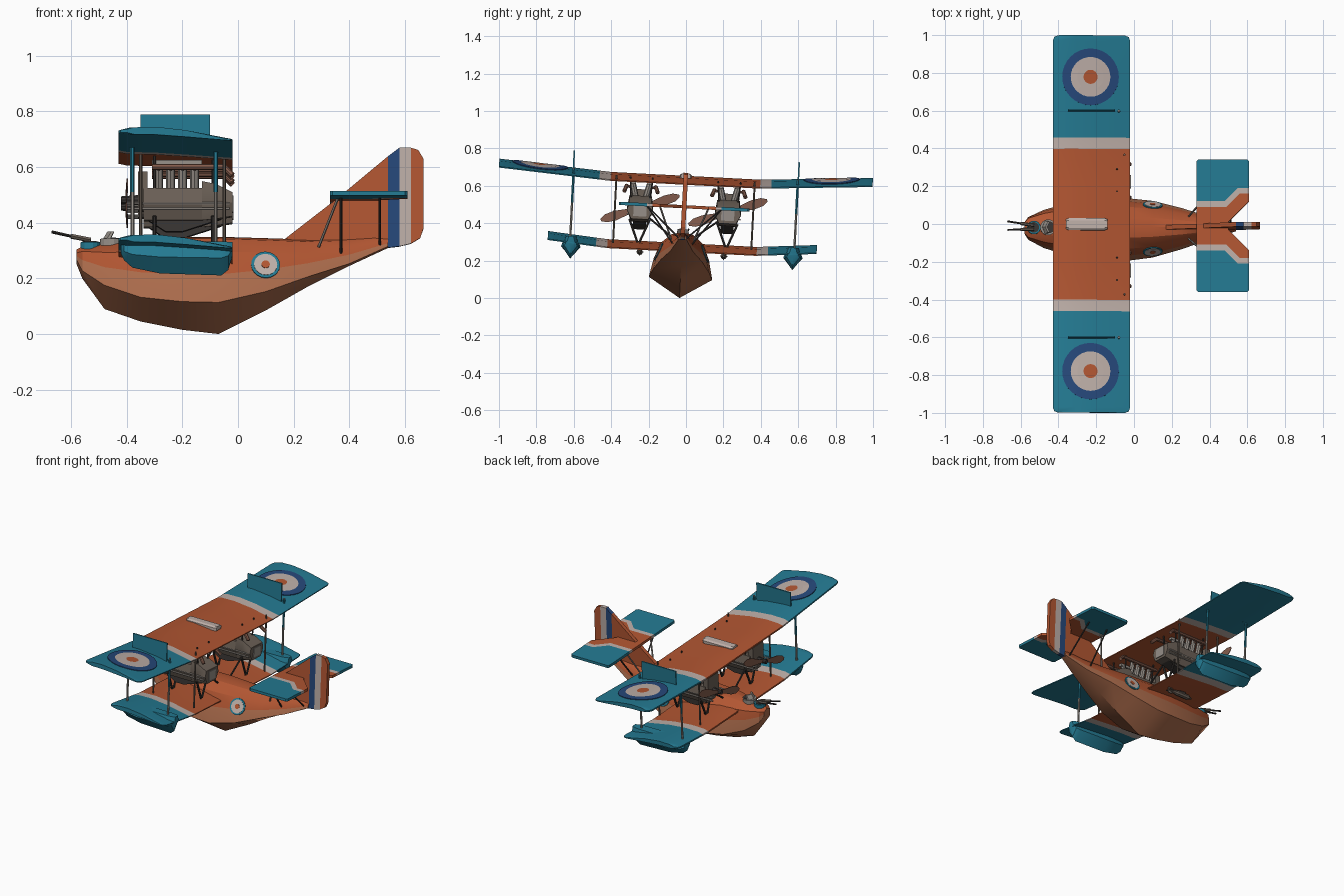
import bpy, bmesh, math
from mathutils import Vector, Matrix
from mathutils.bvhtree import BVHTree

if "Cube" in bpy.data.objects:
    bpy.data.objects.remove(bpy.data.objects["Cube"])

def lin(c):
    c /= 255
    return c / 12.92 if c < 0.04045 else ((c + 0.055) / 1.055) ** 2.4

COLOURS = {"orange": (178, 86, 50), "tan": (172, 108, 76), "teal": (36, 122, 146),
           "navy": (38, 72, 122), "white": (190, 175, 168), "light_grey": (150, 143, 136),
           "engine_grey": (108, 97, 87), "dark_metal": (58, 54, 52), "exhaust_brown": (132, 92, 76)}
NAMES = list(COLOURS)
MATS = []
for n, c in COLOURS.items():
    m = bpy.data.materials.new(n)
    m.diffuse_color = (*[lin(v) for v in c], 1)
    m.use_nodes = True
    m.node_tree.nodes["Principled BSDF"].inputs["Base Color"].default_value = m.diffuse_color
    MATS.append(m)


class Part:
    """Collects pieces of one part, then makes a mesh object."""
    def __init__(self):
        self.v, self.f, self.m = [], [], []

    def add(self, verts, faces, mat):
        o = len(self.v)
        self.v += [Vector(p) for p in verts]
        for j, f in enumerate(faces):
            self.f.append([i + o for i in f])
            self.m.append(NAMES.index(mat(j) if callable(mat) else mat))

    def loft(self, secs, mat):
        n = len(secs[0])
        faces, cols = [], []
        for s in range(len(secs) - 1):
            for j in range(n):
                k = (j + 1) % n
                faces.append((s*n + j, s*n + k, s*n + n + k, s*n + n + j))
                cols.append((s, j))
        faces += [tuple(range(n)), tuple(range(len(secs)*n - n, len(secs)*n))]
        cols += [(0, 0), (len(secs) - 2, 0)]
        self.add([p for s in secs for p in s], faces,
                 (lambda i: mat(*cols[i])) if callable(mat) else mat)

    def rod(self, p, q, r, mat, r2=None, n=6):
        p, q = Vector(p), Vector(q)
        rot = (q - p).to_track_quat('Z', 'Y')
        ring = lambda c, rad: [c + rot @ Vector((rad*math.cos(math.tau*i/n), rad*math.sin(math.tau*i/n), 0))
                               for i in range(n)]
        self.loft([ring(p, r), ring(q, r if r2 is None else r2)], mat)

    def box(self, x0, x1, y0, y1, z0, z1, mat):
        self.loft([[(x, y0, z0), (x, y1, z0), (x, y1, z1), (x, y0, z1)] for x in (x0, x1)], mat)

    def mirror(self):
        o = len(self.v)
        self.v += [Vector((p.x, -p.y, p.z)) for p in self.v]
        self.f += [[i + o for i in f] for f in self.f]
        self.m += list(self.m)
        return self

    def build(self, name, smooth=0):
        me = bpy.data.meshes.new(name)
        me.from_pydata(self.v, [], self.f)
        for m in MATS:
            me.materials.append(m)
        for p, i in zip(me.polygons, self.m):
            p.material_index = i
        bm = bmesh.new()
        bm.from_mesh(me)
        bmesh.ops.recalc_face_normals(bm, faces=bm.faces)
        bm.to_mesh(me)
        bm.free()
        # the whole aircraft banks slightly to one side
        me.transform(Matrix.Translation((0, -0.035, 0)) @ Matrix.Rotation(-0.052, 4, 'X'))
        ob = bpy.data.objects.new(name, me)
        bpy.context.collection.objects.link(ob)
        if smooth:
            bpy.ops.object.select_all(action='DESELECT')
            ob.select_set(True)
            bpy.context.view_layer.objects.active = ob
            bpy.ops.object.shade_smooth_by_angle(angle=math.radians(smooth))


# hull: x, keel z, chine z, chine half width, shoulder z, shoulder half width, deck z
HULL = [(-.58, .25, .265, .03, .29, .03, .305), (-.56, .20, .225, .06, .295, .05, .315),
        (-.48, .09, .17, .10, .29, .075, .325), (-.35, .045, .125, .14, .29, .10, .345),
        (-.2, .015, .108, .165, .29, .115, .35), (-.07, 0, .105, .17, .29, .115, .35),
        (.1, .085, .145, .15, .29, .10, .345), (.25, .17, .2, .11, .29, .075, .34),
        (.4, .245, .25, .06, .31, .04, .345), (.54, .31, .315, .02, .335, .015, .36)]
secs = []
for x, zk, zc, w, zs, ws, zt in HULL:
    half = [(w, zc), (w + (ws - w)*.4, zc + .55*(zs - zc)), (ws, zs), (ws*.5, zt - .01)]
    secs.append([(x, 0, zk)] + [(x, y, z) for y, z in half] + [(x, 0, zt)]
                + [(x, -y, z) for y, z in reversed(half)])
hull = Part()
hull.loft(secs, lambda s, j: "tan" if j in (0, 1, 8, 9) else "orange")
tree = BVHTree.FromPolygons(hull.v, hull.f)
hull.build("hull", 25)

# hull side roundels
p = Part()
loc, nor, *_ = tree.find_nearest(Vector((.1, -.14, .25)))
if nor.y > 0:
    nor = -nor
for i, (r, c) in enumerate([(.052, "teal"), (.042, "white"), (.015, "orange")]):
    p.rod(loc, loc + nor*(.004 + .002*i), r, c, n=20)
p.mirror().build("hull_roundels")

# wings: chord fraction, upper and lower surface heights
CHORD = [(0, .004, -.006), (.08, .012, -.013), (.3, .014, -.014), (.6, .002, -.022), (1, -.028, -.034)]
X0, X1 = -.43, -.02

def rise(y, zc, zt, span, brk=.4):
    return zc + (zt - zc)*max(0, abs(y) - brk)/(span - brk)

def wing(name, span, zc, zt):
    st = [0, .2, .4, .46, span*.8, span - .03, span - .008, span]
    secs = []
    for y in [-v for v in reversed(st[1:])] + st:
        k = {span: .028, span - .008: .008}.get(abs(y), 0)
        z = rise(y, zc, zt, span)
        up = [(X0 + k + t*(X1 - X0 - 2*k), y, z + a) for t, a, b in CHORD]
        lo = [(X0 + k + t*(X1 - X0 - 2*k), y, z + b) for t, a, b in CHORD]
        secs.append(up + lo[::-1])
    def col(s, j):
        y = abs(secs[s][0][1] + secs[s + 1][0][1])/2
        return "orange" if y < .4 else "white" if y < .46 else "teal"
    p = Part()
    p.loft(secs, col)
    p.build(name, 30)

UP, LOW = (.64, .68, 1.0), (.28, .307, .72)
wing("upper_wing", UP[2], UP[0], UP[1])
wing("lower_wing", LOW[2], LOW[0], LOW[1])

def wing_top(x, y):
    t = (x - X0)/(X1 - X0)
    for (a, h, _), (b, k, _) in zip(CHORD, CHORD[1:]):
        if t <= b:
            return rise(y, UP[0], UP[1], UP[2]) + h + (k - h)*(t - a)/(b - a)

# roundels draped over the upper wing
p = Part()
RINGS = [(.15, -.002), (.15, .004), (.128, .004), (.105, .004), (.07, .004), (.037, .004), (.015, .004)]
secs = [[(-.23 + r*math.cos(a), .78 + r*math.sin(a),
          wing_top(-.23 + r*math.cos(a), .78 + r*math.sin(a)) + h)
         for a in [math.tau*i/32 for i in range(32)]] for r, h in RINGS]
p.loft(secs, lambda s, j: ("navy", "navy", "navy", "white", "white", "orange")[s])
p.mirror().build("wing_roundels")

# upper fins, tank on the wing centre
p = Part()
p.box(-.35, -.10, .598, .606, .64, .758, "teal")
p.mirror().build("wing_top_fins")
p = Part()
p.loft([[(x, y*k, .64 + z) for y, z in [(-.032, 0), (.032, 0), (.032, .018), (.02, .026), (-.02, .026), (-.032, .018)]]
        for x, k in [(-.36, .8), (-.345, 1), (-.155, 1), (-.14, .8)]], "white")
p.build("wing_tank")

# wing struts
p = Part()
for x in (-.38, -.08):
    p.rod((x, .60, .295), (x, .60, .665), .007, "light_grey")
    p.rod((x, .60, .48), (x, .60, .66), .0075, "teal")
    p.rod((x + .03, .37, .275), (x + .03, .37, .64), .006, "engine_grey")
p.mirror().build("wing_struts")

# wing floats
p = Part()
FLOAT = [(-.42, .255, .01), (-.41, .235, .03), (-.38, .208, .045), (-.28, .187, .052),
         (-.06, .18, .045), (-.035, .2, .035), (-.02, .25, .02)]
p.loft([[(x, .595 + a*w, z) for a, z in [(0, zb), (1, zb + .55*(.29 - zb)), (.6, .30), (-.6, .30),
         (-1, zb + .55*(.29 - zb))]] for x, zb, w in FLOAT], "teal")
p.mirror().build("wing_floats", 30)

# fin and rudder stripes
p = Part()
for col, pts in [
        ("orange", [(.17, .343), (.36, .49), (.54, .64), (.54, .31), (.3, .31)]),
        ("navy", [(.54, .64), (.58, .67), (.58, .315), (.54, .31)]),
        ("white", [(.58, .67), (.622, .67), (.622, .325), (.58, .315)]),
        ("orange", [(.622, .67), (.648, .662), (.667, .63), (.667, .38), (.655, .345), (.622, .325)])]:
    p.loft([[(x, y, z) for x, z in pts] for y in (-.012, .012)], col)
p.build("fin_and_rudder")

# tailplane with angled stripes
A = [(.33, .10), (.49, .10), (.56, .17), (.61, .17)]
B = [(.33, .13), (.48, .13), (.55, .20), (.61, .20)]
p = Part()
for col, pts in [("orange", A + [(.61, .13), (.50, .02), (.50, 0), (.33, 0)]), ("white", B + A[::-1]),
                 ("teal", [(.33, .34), (.34, .35), (.60, .35), (.61, .34)] + B[::-1])]:
    p.loft([[(x, y, z) for x, y in pts] for z in (.48, .497)], col)
p.mirror().build("tailplane")
p = Part()
p.rod((.37, .045, .28), (.37, .20, .485), .005, "dark_metal")
p.rod((.51, .02, .32), (.51, .20, .485), .005, "dark_metal")
p.rod((.29, .06, .31), (.36, .13, .485), .005, "light_grey")
p.mirror().build("tailplane_struts")

# engines
E = .235
p = Part()
body = [(-.045, 0), (.045, 0), (.07, .55), (.06, 1), (-.06, 1), (-.07, .55)]
for col, stations in [("engine_grey", [(-.34, .395, .51), (-.13, .395, .51)]),
                      ("engine_grey", [(-.13, .395, .535), (-.08, .40, .525), (-.02, .41, .495)])]:
    p.loft([[(x, E + y, z0 + h*(z1 - z0)) for y, h in body] for x, z0, z1 in stations], col)
p.box(-.36, -.325, E - .055, E + .055, .43, .57, "engine_grey")
p.box(-.022, -.016, E - .035, E + .035, .425, .485, "light_grey")
p.loft([[(-.33, E + y, .40), (-.06, E + y, .40), (-.2, E + y, .355), (-.26, E + y, .355)]
        for y in (-.035, .035)], "dark_metal")
for i in range(4):
    x = -.285 + .043*i
    for s in (-1, 1):
        p.rod((x, E + .02*s, .50), (x, E + .045*s, .60), .016, "light_grey", n=8)
        p.rod((x, E + .045*s, .58), (x, E + .075*s, .582), .008, "exhaust_brown")
for s in (-1, 1):
    p.box(-.31, -.13, E + .045*s - .012, E + .045*s + .012, .597, .612, "light_grey")
    path = [(-.31, E + .078*s, .585), (-.05, E + .078*s, .585), (-.02, E + .09*s, .555)]
    for a, b in zip(path, path[1:]):
        p.rod(a, b, .011, "exhaust_brown", n=8)
    for z in (.435, .455):
        p.rod((-.40, E + .066*s, z), (-.03, E + .066*s, z), .005, "light_grey")
    for x in (-.30, -.09):
        p.rod((x, E + .055*s, .41), (x, E + .005*s, .285), .007, "dark_metal")
        p.rod((x, E + .05*s, .50), (x, E + .06*s, .635), .005, "dark_metal")
for x in (-.30, -.09):
    p.rod((x, E - .05, .42), (x, .06, .325), .006, "dark_metal")
p.mirror().build("engines", 30)

# propellers, both turned the same way
p = Part()
for e in (E, -E):
    p.rod((-.42, e, .47), (-.34, e, .47), .014, "dark_metal", r2=.02, n=10)
    for k in (0, 1):
        rot = Matrix.Rotation(math.radians(20 + 180*k), 3, 'X')
        p.loft([[Vector((-.40, e, .47)) + rot @ Vector((sx*w*.35, r, sz*w))
                 for sx, sz in [(-.5, -1), (.1, -1), (.5, 1), (-.1, 1)]]
                for r, w in [(0, .010), (.06, .014), (.14, .026), (.19, .022), (.22, .007)]], "exhaust_brown")
p.build("propellers")

# bombs under the lower wing
p = Part()
for a, b, r, r2 in [(-.28, -.25, .004, .017), (-.25, -.17, .017, .017), (-.17, -.10, .017, .004)]:
    p.rod((a, .225, .235), (b, .225, .235), r, "engine_grey", r2=r2, n=8)
p.box(-.13, -.10, .205, .245, .233, .237, "engine_grey")
p.box(-.13, -.10, .223, .227, .215, .255, "engine_grey")
p.box(-.23, -.19, .221, .229, .245, .27, "dark_metal")
p.mirror().build("bombs")

# cockpit rim, opening, windscreen and headrest
p = Part()
p.rod((-.53, 0, .30), (-.53, 0, .330), .036, "teal", n=14)
p.rod((-.53, 0, .33), (-.53, 0, .333), .028, "dark_metal", n=14)
p.rod((-.455, 0, .30), (-.455, 0, .342), .042, "light_grey", n=14)
p.rod((-.45, 0, .34), (-.45, 0, .345), .032, "dark_metal", n=14)
p.loft([[(x, y, .335), (x + .012, y, .335), (x + .03, y*.8, .368), (x + .02, y*.8, .368)]
        for x, y in [(-.475, -.035), (-.49, 0), (-.475, .035)]], "light_grey")
p.build("cockpit")

# nose guns
p = Part()
p.rod((-.55, 0, .32), (-.55, 0, .345), .010, "dark_metal")
for y, tip in [(.01, .03), (-.01, -.015)]:
    p.rod((-.53, y, .338), (-.60, (y + tip)/2, .352), .009, "engine_grey")
    p.rod((-.60, (y + tip)/2, .352), (-.67, tip, .368), .005, "dark_metal")
p.build("nose_guns")
